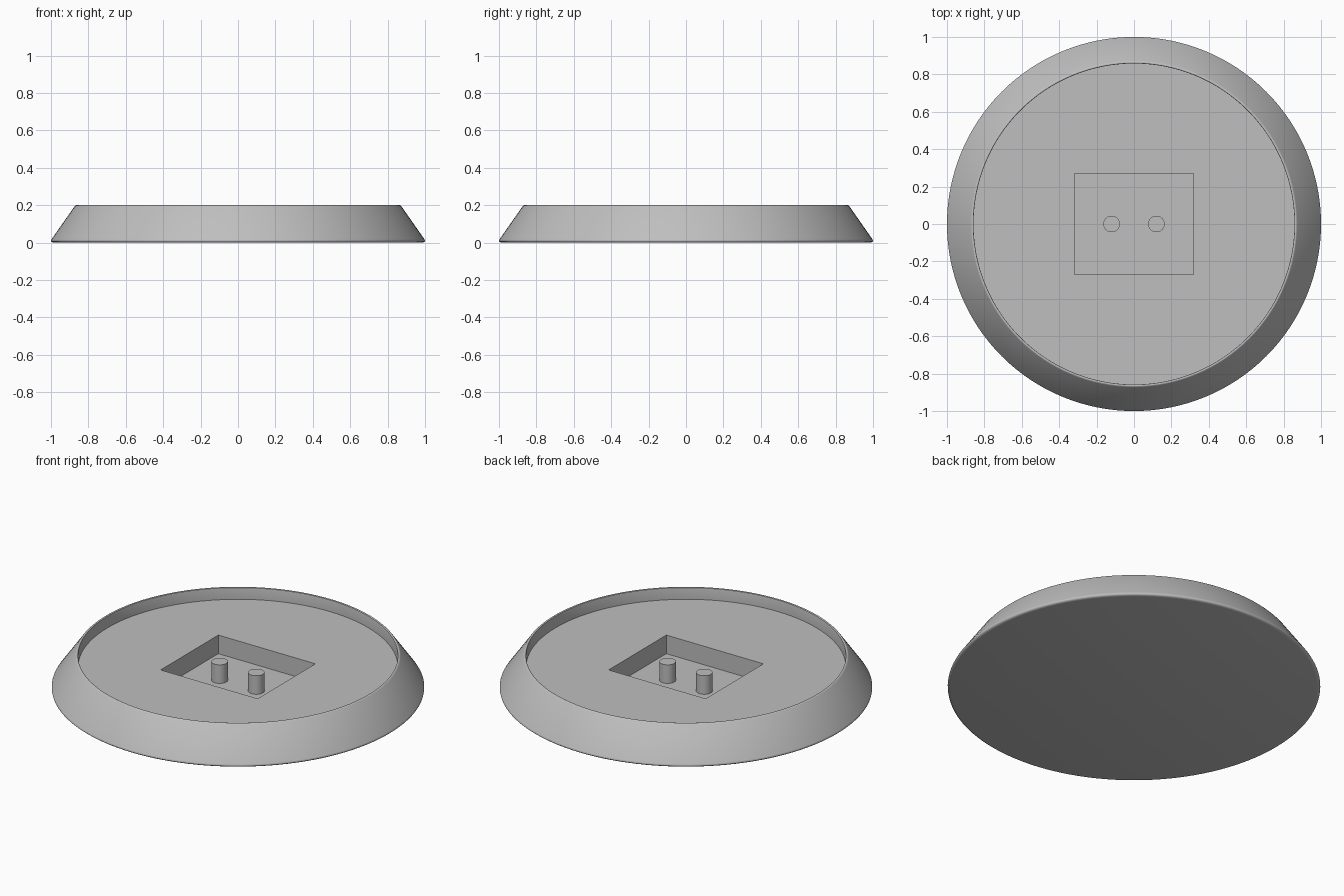
import bpy, bmesh, math

if "Cube" in bpy.data.objects:
    bpy.data.objects.remove(bpy.data.objects["Cube"])

SEGMENTS = 128
FLOOR_Z = 0.13      # recessed floor inside the rim
POCKET_Z = 0.02     # bottom of the rectangular pocket

grey = bpy.data.materials.new("grey")
grey.diffuse_color = (0.52, 0.52, 0.52, 1)
grey.use_nodes = True
grey.node_tree.nodes["Principled BSDF"].inputs["Base Color"].default_value = grey.diffuse_color


def finish(obj):
    obj.data.materials.clear()
    obj.data.materials.append(grey)
    bpy.ops.object.select_all(action='DESELECT')
    obj.select_set(True)
    bpy.context.view_layer.objects.active = obj
    bpy.ops.object.shade_smooth_by_angle(angle=math.radians(40))


def lathe(name, profile):
    """Turn an (r, z) profile around z and cap both ends."""
    bm = bmesh.new()
    rings = []
    for r, z in profile:
        rings.append([bm.verts.new((r * math.cos(math.tau * i / SEGMENTS),
                                    r * math.sin(math.tau * i / SEGMENTS), z))
                      for i in range(SEGMENTS)])
    for a, b in zip(rings, rings[1:]):
        for i in range(SEGMENTS):
            j = (i + 1) % SEGMENTS
            bm.faces.new((a[i], a[j], b[j], b[i]))
    bm.faces.new(rings[0][::-1])
    bm.faces.new(rings[-1])
    bmesh.ops.recalc_face_normals(bm, faces=bm.faces)
    mesh = bpy.data.meshes.new(name)
    bm.to_mesh(mesh)
    bm.free()
    obj = bpy.data.objects.new(name, mesh)
    bpy.context.collection.objects.link(obj)
    return obj


# Sloped dish with a rounded foot and a thin rounded rim
dish = lathe("dish", [
    (0.984, 0), (0.993, 0.002), (0.999, 0.007), (1.0, 0.012), (0.997, 0.018),
    (0.873, 0.195), (0.869, 0.199), (0.866, 0.2),
    (0.862, 0.2), (0.859, 0.198), (0.858, 0.194), (0.858, FLOOR_Z)])

# Rectangular pocket cut into the floor
bpy.ops.mesh.primitive_cube_add(size=1, location=(0, 0, POCKET_Z + 0.15))
cutter = bpy.context.object
cutter.name = "pocket_cutter"
cutter.scale = (0.636, 0.54, 0.3)
cutter.hide_render = True
bpy.context.view_layer.update()
cut = dish.modifiers.new("pocket", 'BOOLEAN')
cut.operation = 'DIFFERENCE'
cut.solver = 'EXACT'
cut.object = cutter
bpy.context.view_layer.objects.active = dish
bpy.ops.object.modifier_apply(modifier=cut.name)
bpy.data.objects.remove(cutter)
finish(dish)

# Two pins standing in the pocket, level with the floor
for side, x in (("left", -0.12), ("right", 0.12)):
    bpy.ops.mesh.primitive_cylinder_add(
        vertices=32, radius=0.044, depth=FLOOR_Z - POCKET_Z,
        location=(x, 0, (FLOOR_Z + POCKET_Z) / 2))
    pin = bpy.context.object
    pin.name = side + "_pin"
    finish(pin)
